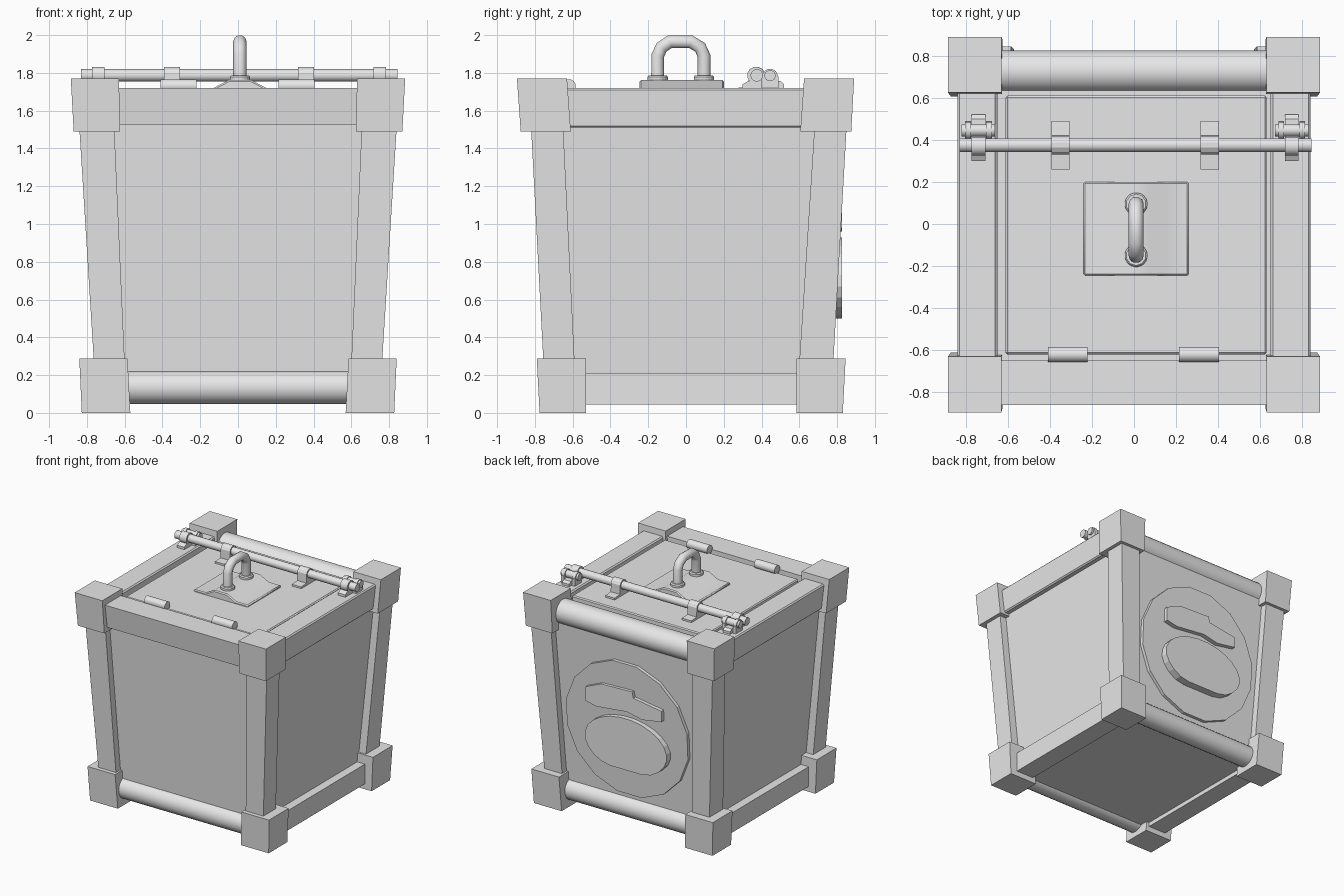
import bpy, bmesh, math
from mathutils import Vector

cube = bpy.data.objects.get("Cube")
if cube:
    bpy.data.objects.remove(cube, do_unlink=True)

grey = bpy.data.materials.new("plain_grey")
grey.use_nodes = True
grey.diffuse_color = (0.8, 0.8, 0.8, 1)
grey.node_tree.nodes["Principled BSDF"].inputs["Base Color"].default_value = (0.8, 0.8, 0.8, 1)


def finish(name, bm, smooth=False, bevel=0):
    bmesh.ops.recalc_face_normals(bm, faces=bm.faces[:])
    mesh = bpy.data.meshes.new(name)
    bm.to_mesh(mesh)
    bm.free()
    mesh.materials.append(grey)
    obj = bpy.data.objects.new(name, mesh)
    bpy.context.collection.objects.link(obj)
    if bevel:
        mod = obj.modifiers.new("bevel", "BEVEL")
        mod.width = bevel
        mod.segments = 1
    if smooth:
        bpy.ops.object.select_all(action='DESELECT')
        obj.select_set(True)
        bpy.context.view_layer.objects.active = obj
        bpy.ops.object.shade_smooth_by_angle(angle=math.radians(40))
    return obj


def loft(name, start, end, **kw):
    """Solid between two matching outlines."""
    bm = bmesh.new()
    a = [bm.verts.new(p) for p in start]
    b = [bm.verts.new(p) for p in end]
    bm.faces.new(a)
    bm.faces.new(b)
    n = len(a)
    for i in range(n):
        j = (i + 1) % n
        bm.faces.new((a[i], a[j], b[j], b[i]))
    return finish(name, bm, **kw)


def rect(x, y, z):
    return [(x[0], y[0], z), (x[1], y[0], z), (x[1], y[1], z), (x[0], y[1], z)]


def box(name, x, y, z, **kw):
    return loft(name, rect(x, y, z[0]), rect(x, y, z[1]), **kw)


def prism(name, outline, axis, lo, hi, **kw):
    """Extrude an outline along x (points are y, z) or y (points are x, z)."""
    place = (lambda p, d: (d, p[0], p[1])) if axis == "x" else (lambda p, d: (p[0], d, p[1]))
    return loft(name, [place(p, lo) for p in outline], [place(p, hi) for p in outline], **kw)


def ellipse(u, v, ru, rv, n=16):
    steps = [2 * math.pi * (i + 0.5) / n for i in range(n)]
    return [(u + ru * math.cos(t), v + rv * math.sin(t)) for t in steps]


def rod(name, y, z, r, lo, hi, n=16):
    return prism(name, ellipse(y, z, r, r, n), "x", lo, hi, smooth=True)


def mirrored(sx, inner, outer):
    return sorted((sx * inner, sx * outer))


# Tapered body and lid
loft("body", rect((-0.685, 0.685), (-0.685, 0.71), 0.08),
     rect((-0.79, 0.79), (-0.77, 0.80), 1.66))
box("lid", (-0.61, 0.63), (-0.62, 0.61), (1.64, 1.705), bevel=0.008)

# Legs and corner blocks
for sx, side in ((-1, "left"), (1, "right")):
    legs = {"front": ((-0.755, -0.59), (-0.82, -0.65)), "back": ((0.60, 0.78), (0.68, 0.85))}
    feet = {"front": ((-0.775, -0.53), (-0.79, -0.53)), "back": ((0.585, 0.83), (0.585, 0.845))}
    caps = {"front": ((-0.875, -0.61), (-0.895, -0.63)), "back": ((0.605, 0.875), (0.625, 0.89))}
    for end in ("front", "back"):
        low, high = legs[end]
        loft(f"{end}_{side}_leg", rect(mirrored(sx, 0.60, 0.763), low, 0.27),
             rect(mirrored(sx, 0.655, 0.84), high, 1.51))
        low, high = feet[end]
        loft(f"{end}_{side}_foot", rect(mirrored(sx, 0.57, 0.827), low, 0),
             rect(mirrored(sx, 0.585, 0.84), high, 0.287))
        low, high = caps[end]
        loft(f"{end}_{side}_cap", rect(mirrored(sx, 0.625, 0.87), low, 1.49),
             rect(mirrored(sx, 0.63, 0.885), high, 1.77))

    # Side rails
    loft(f"top_{side}_rail", rect(mirrored(sx, 0.65, 0.825), (-0.65, 0.65), 1.51),
         rect(mirrored(sx, 0.65, 0.84), (-0.65, 0.65), 1.72), bevel=0.01)
    box(f"bottom_{side}_rail", mirrored(sx, 0.60, 0.765), (-0.6, 0.62), (0.045, 0.21))

# Front and back rails
loft("top_front_rail", rect((-0.65, 0.65), (-0.835, -0.65), 1.525),
     rect((-0.65, 0.65), (-0.86, -0.65), 1.72))
rod("top_back_rail", 0.725, 1.62, 0.1, -0.65, 0.65, 24)
rod("bottom_front_rail", -0.665, 0.135, 0.088, -0.6, 0.6, 24)
rod("bottom_back_rail", 0.69, 0.135, 0.088, -0.6, 0.6, 24)

# Hinges on the front edge of the lid
for i, x in enumerate((-0.315, 0.31)):
    rod(f"hinge_{i + 1}", -0.62, 1.73, 0.037, x - 0.095, x + 0.095, 12)

# Handle plate, handle and collars
plate = [(-0.24, 1.69), (-0.24, 1.72), (-0.13, 1.72), (-0.05, 1.762),
         (0.07, 1.762), (0.15, 1.72), (0.26, 1.72), (0.26, 1.69)]
prism("handle_plate", plate, "y", -0.245, 0.2, smooth=True, bevel=0.008)

path = [(-0.15, 1.74), (-0.15, 1.89), (-0.13, 1.935), (-0.085, 1.965),
        (0.025, 1.965), (0.075, 1.935), (0.095, 1.89), (0.095, 1.74)]
curve = bpy.data.curves.new("handle", "CURVE")
curve.dimensions = '3D'
curve.bevel_depth = 0.036
curve.bevel_resolution = 3
curve.materials.append(grey)
spline = curve.splines.new('POLY')
spline.points.add(len(path) - 1)
for point, (y, z) in zip(spline.points, path):
    point.co = (0.01, y, z, 1)
handle = bpy.data.objects.new("handle", curve)
bpy.context.collection.objects.link(handle)
bpy.ops.object.select_all(action='DESELECT')
handle.select_set(True)
bpy.context.view_layer.objects.active = handle
bpy.ops.object.convert(target='MESH')
bpy.ops.object.shade_smooth_by_angle(angle=math.radians(40))

for i, y in enumerate((-0.15, 0.095)):
    ring = ellipse(0.01, y, 0.056, 0.056, 10)
    loft(f"handle_collar_{i + 1}", [(u, v, 1.74) for u, v in ring],
         [(u, v, 1.787) for u, v in ring], bevel=0.008)

# Locking rod with straps on the lid
rod("locking_rod", 0.375, 1.787, 0.033, -0.83, 0.845)
arch = ellipse(0.375, 1.787, 0.045, 0.045, 12)
strap = [(0.26, 1.70), (0.26, 1.72), (0.33, 1.725)]
strap += [p for p in reversed(arch) if p[1] > 1.787]
strap += [(0.42, 1.725), (0.49, 1.72), (0.49, 1.70)]
for i, x in enumerate((-0.35, 0.36)):
    prism(f"rod_strap_{i + 1}", strap, "x", x - 0.043, x + 0.043)

# Clamps on the side rails
for sx, side in ((-1, "left"), (1, "right")):
    x = 0.745 * sx + 0.005
    base = [(0.30, 1.71), (0.30, 1.74), (0.33, 1.757), (0.50, 1.757), (0.52, 1.74), (0.52, 1.71)]
    prism(f"{side}_clamp_base", base, "x", x - 0.033, x + 0.033)
    rod(f"{side}_clamp_loop", 0.37, 1.787, 0.046, x - 0.033, x + 0.033, 12)
    rod(f"{side}_clamp_pin", 0.445, 1.785, 0.03, x - 0.08, x + 0.08, 12)
    for k in (-1, 1):
        c = x + 0.05 * k
        rod(f"{side}_clamp_lug_{k + 2}", 0.445, 1.78, 0.042, c - 0.014, c + 0.014, 12)
        box(f"{side}_clamp_foot_{k + 2}", (c - 0.014, c + 0.014), (0.4, 0.49), (1.71, 1.78))

# Raised round badge on the back, leaning with the panel
tilt = Vector((0, 0.058, 0))
disc = ellipse(0, 0.82, 0.57, 0.57, 16)
rear = [Vector((x, 0.74, z)) + tilt * (z - 0.82) for x, z in disc]
loft("badge_disc", rear, [p + Vector((0, 0.04, 0)) for p in rear])
bowl = [(x, max(z, 0.5)) for x, z in ellipse(-0.02, 0.70, 0.38, 0.23, 24)]
prism("badge_oval", bowl, "y", 0.74, 0.826)
bar = [(0.35, 1.10), (0.21, 1.16), (-0.08, 1.17), (-0.09, 1.12), (-0.35, 1.08),
       (-0.35, 0.99), (-0.17, 0.96), (-0.03, 0.99), (0.25, 0.96), (0.35, 0.98)]
prism("badge_bar", bar, "y", 0.74, 0.826)
